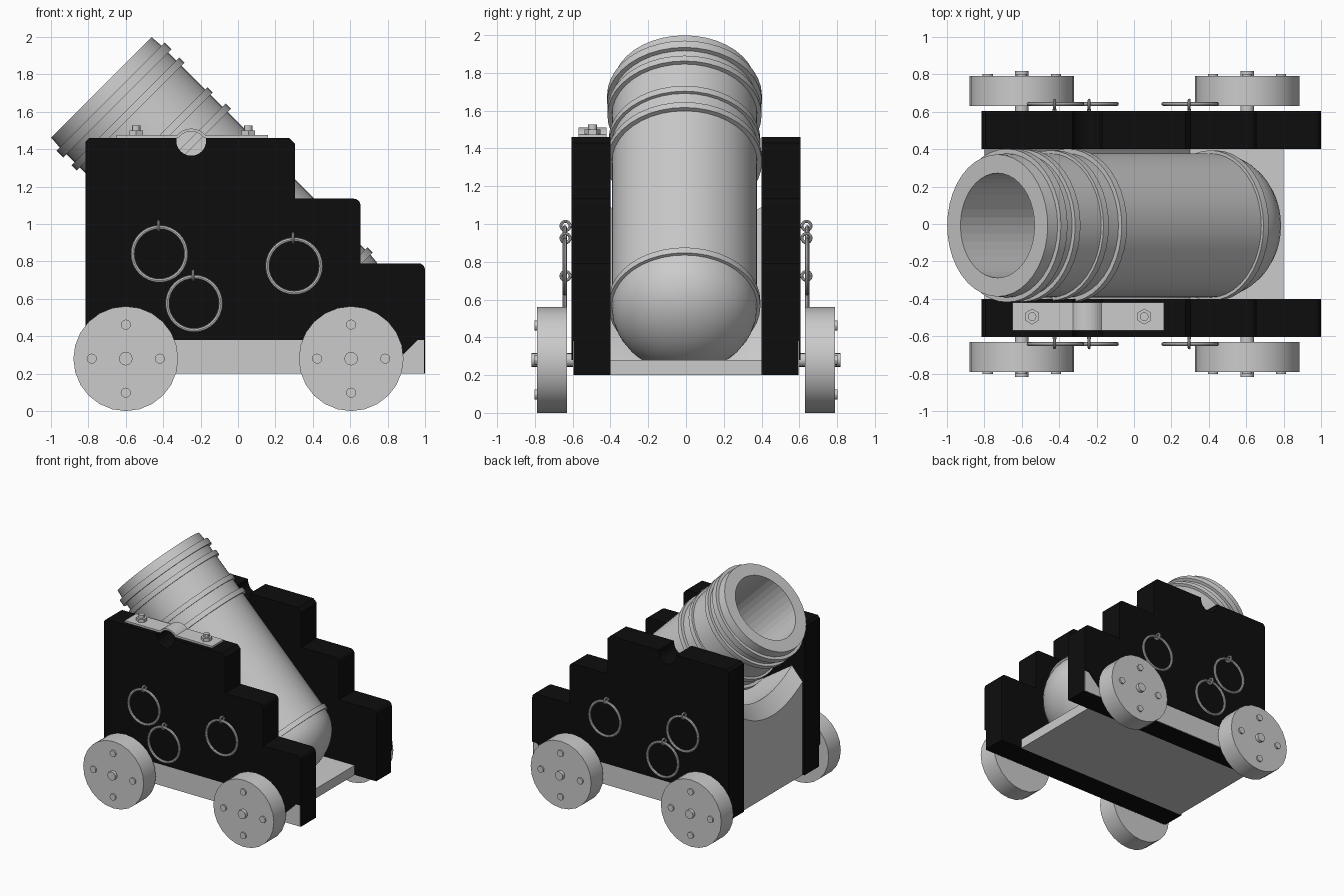
import bpy, bmesh, math
from mathutils import Matrix, Vector

cube = bpy.data.objects.get("Cube")
if cube:
    bpy.data.objects.remove(cube)


def material(name, value):
    m = bpy.data.materials.new(name)
    m.use_nodes = True
    color = (value, value, value, 1)
    m.diffuse_color = color
    m.node_tree.nodes["Principled BSDF"].inputs["Base Color"].default_value = color
    return m


GREY = material("light grey metal", 0.6)
BLACK = material("black paint", 0.004)


def finish(name, bm, mat, smooth=True):
    bmesh.ops.recalc_face_normals(bm, faces=bm.faces[:])
    me = bpy.data.meshes.new(name)
    bm.to_mesh(me)
    bm.free()
    me.materials.append(mat)
    ob = bpy.data.objects.new(name, me)
    bpy.context.collection.objects.link(ob)
    if smooth:
        bpy.ops.object.select_all(action="DESELECT")
        ob.select_set(True)
        bpy.context.view_layer.objects.active = ob
        bpy.ops.object.shade_smooth_by_angle(angle=math.radians(30))
    return ob


def prism(name, outline, y0, y1, mat):
    """Extrude an x-z outline along y."""
    bm = bmesh.new()
    face = bm.faces.new([bm.verts.new((x, y0, z)) for x, z in outline])
    new = bmesh.ops.extrude_face_region(bm, geom=[face])["geom"]
    verts = [v for v in new if isinstance(v, bmesh.types.BMVert)]
    bmesh.ops.translate(bm, verts=verts, vec=(0, y1 - y0, 0))
    return finish(name, bm, mat, False)


def add_cylinder(bm, center, radius, depth, sides, axis="Y"):
    rot = Matrix.Rotation(math.pi / 2, 4, "X") if axis == "Y" else Matrix()
    bmesh.ops.create_cone(bm, cap_ends=True, segments=sides, radius1=radius, radius2=radius,
                          depth=depth, matrix=Matrix.Translation(center) @ rot)


def add_torus(bm, center, major, minor, axis, n=32, m=8):
    """Ring whose hole runs along the given axis."""
    rot = Matrix.Rotation(math.pi / 2, 4, "X" if axis == "Y" else "Y")
    mat = Matrix.Translation(center) @ rot
    rows = []
    for i in range(n):
        a = math.tau * i / n
        row = []
        for j in range(m):
            b = math.tau * j / m
            r = major + minor * math.cos(b)
            row.append(bm.verts.new(mat @ Vector((r * math.cos(a), r * math.sin(a), minor * math.sin(b)))))
        rows.append(row)
    for i in range(n):
        p, q = rows[i], rows[(i + 1) % n]
        for j in range(m):
            k = (j + 1) % m
            bm.faces.new((p[j], q[j], q[k], p[k]))


def arc(cx, cz, r, start, end, n=12):
    angles = [math.radians(start + (end - start) * i / n) for i in range(n + 1)]
    return [(cx + r * math.cos(a), cz + r * math.sin(a)) for a in angles]


# Barrel: (distance from muzzle, radius) profile turned around a 45 degree axis
R = 0.385
BORE = [(0.75, 0.0), (0.75, 0.28), (0.0, 0.28)]
profile = BORE + [(0, 0.38)]
for start, end, radius in [(0.07, 0.12, 0.41), (0.18, 0.22, 0.408), (0.40, 0.44, 0.402),
                           (0.53, 0.57, 0.41), (1.61, 1.65, 0.402)]:
    profile += [(start, R), (start, radius), (end, radius), (end, R)]
profile += [(1.65 + 0.31 * math.sin(t * math.pi / 20), R * math.cos(t * math.pi / 20))
            for t in range(1, 10)] + [(1.96, 0.0)]
SIDES = 40
bm = bmesh.new()
rings = []
for s, r in profile:
    if r == 0:
        rings.append([bm.verts.new((0, 0, -s))] * SIDES)
    else:
        rings.append([bm.verts.new((r * math.cos(math.tau * i / SIDES),
                                    r * math.sin(math.tau * i / SIDES), -s)) for i in range(SIDES)])
for p, q in zip(rings, rings[1:]):
    for i in range(SIDES):
        j = (i + 1) % SIDES
        bm.faces.new(list(dict.fromkeys((p[i], p[j], q[j], q[i]))))
bm.transform(Matrix.Translation((-0.73, -0.008, 1.73)) @ Matrix.Rotation(-math.pi / 4, 4, "Y"))
barrel = finish("barrel", bm, GREY)
# The bore stays faceted
for poly in barrel.data.polygons[:len(BORE) * SIDES]:
    poly.use_smooth = False

# Bed floor
prism("bed_floor", [(-0.8, 0.2), (0.8, 0.2), (0.8, 0.28), (-0.8, 0.28)], -0.4, 0.4, GREY)

# Saddle block under the barrel, with a dished top
bm = bmesh.new()
edge_line = [(-0.8, 0.98), (-0.7, 1.09), (0.1, 0.55), (0.3, 0.28)]
rows = []
for i in range(17):
    y = -0.4 + 0.05 * i
    dip = 0.13 * (1 - (y / 0.4) ** 2)
    pts = [(-0.8, 0.28)] + [(x, max(z - dip, 0.28)) for x, z in edge_line]
    rows.append([bm.verts.new((x, y, z)) for x, z in pts])
for p, q in zip(rows, rows[1:]):
    for k in range(len(p)):
        n = (k + 1) % len(p)
        bm.faces.new((p[k], p[n], q[n], q[k]))
bm.faces.new(rows[0])
bm.faces.new(rows[-1])
finish("saddle_block", bm, GREY)

# Stepped cheek outline, with trunnion notch and rounded step corners
top = [(-0.815, 1.44), (-0.795, 1.46), (-0.33, 1.46)] + arc(-0.25, 1.445, 0.08, 180, 360) + [(-0.17, 1.46)]
top += [(0.275, 1.46), (0.305, 1.43), (0.305, 1.135)]
top += arc(0.62, 1.1, 0.035, 90, 0, 4) + [(0.655, 0.79)]
top += arc(0.965, 0.755, 0.035, 90, 0, 4)
cheek = top + [(1.0, 0.2), (-0.815, 0.2)]
panel = top + [(1.0, 0.38), (0.96, 0.38), (0.86, 0.28), (0.5, 0.28), (0.4, 0.38), (-0.815, 0.38)]
rail = [(-0.81, 0.2), (0.995, 0.2), (0.995, 0.38), (-0.81, 0.38)]

RINGS = [(-0.42, 0.84), (-0.235, 0.575), (0.30, 0.775)]
for side, s in (("right", -1), ("left", 1)):
    prism(side + "_cheek", cheek, s * 0.4, s * 0.592, BLACK)
    prism(side + "_cheek_panel", panel, s * 0.592, s * 0.605, BLACK)
    prism(side + "_rail", rail, s * 0.592, s * 0.598, GREY)

    # Wheels with axle ends and four bolts each
    for end, x in (("front", -0.6), ("rear", 0.605)):
        bm = bmesh.new()
        add_cylinder(bm, (x, s * 0.71, 0.28), 0.28, 0.16, 24)
        add_cylinder(bm, (x, s * 0.70, 0.28), 0.036, 0.235, 16)
        for dx, dz in ((1, 0), (-1, 0), (0, 1), (0, -1)):
            add_cylinder(bm, (x + 0.182 * dx, s * 0.78, 0.28 + 0.182 * dz), 0.027, 0.045, 12)
        finish(f"{side}_{end}_wheel", bm, GREY)

    # Hanging rings on eyelets
    for i, (x, z) in enumerate(RINGS, 1):
        bm = bmesh.new()
        add_torus(bm, (x, s * 0.642, z), 0.143, 0.011, "Y")
        add_torus(bm, (x - 0.005, s * 0.638, z + 0.15), 0.024, 0.008, "X", 16)
        add_cylinder(bm, (x - 0.005, s * 0.606, z + 0.15), 0.01, 0.02, 8)
        finish(f"{side}_lashing_ring_{i}", bm, GREY)

# Trunnion cap strap on the right cheek
strap = [(-0.65, 1.46), (-0.65, 1.475)] + arc(-0.25, 1.41, 0.1, 139, 41) + [(0.16, 1.475), (0.16, 1.46)]
strap += arc(-0.25, 1.41, 0.085, 36, 144)
prism("trunnion_cap", strap, -0.57, -0.42, GREY)

# Hex nuts and studs holding the strap
for i, x in enumerate((-0.545, 0.055), 1):
    bm = bmesh.new()
    add_cylinder(bm, (x, -0.495, 1.487), 0.042, 0.028, 6, "Z")
    add_cylinder(bm, (x, -0.495, 1.50), 0.023, 0.055, 12, "Z")
    finish(f"cap_nut_{i}", bm, GREY)
